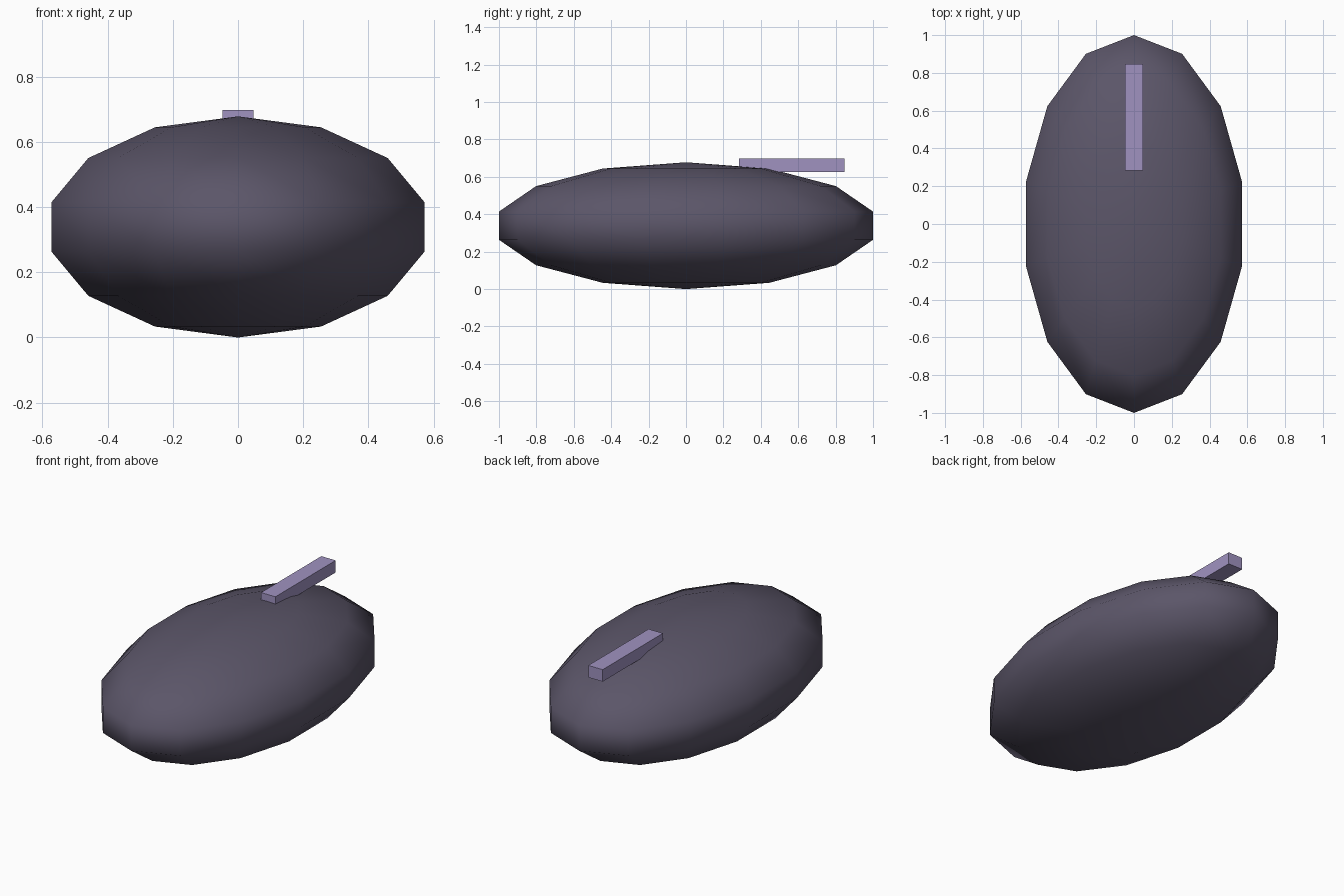
import bpy

if "Cube" in bpy.data.objects:
    bpy.data.objects.remove(bpy.data.objects["Cube"])


def paint(obj, name, rgb):
    mat = bpy.data.materials.new(name)
    mat.diffuse_color = (*rgb, 1.0)
    mat.use_nodes = True
    mat.node_tree.nodes["Principled BSDF"].inputs["Base Color"].default_value = mat.diffuse_color
    obj.data.materials.append(mat)


# Body: low-resolution sphere squashed into an ellipsoid, smooth shaded
bpy.ops.mesh.primitive_uv_sphere_add(segments=14, ring_count=7, radius=1,
                                     location=(0, 0, 0.339))
body = bpy.context.object
body.name = "body"
body.scale = (0.602, 1.0257, 0.339)
bpy.ops.object.transform_apply(location=False, rotation=False, scale=True)
bpy.ops.object.shade_smooth()
paint(body, "dark_slate", (0.105, 0.092, 0.14))

# Ridge bar: flat-faced bar half sunk into the top, towards the back
bpy.ops.mesh.primitive_cube_add(size=1, location=(0, 0.565, 0.6625))
bar = bpy.context.object
bar.name = "top_bar"
bar.scale = (0.094, 0.564, 0.071)
bpy.ops.object.transform_apply(location=False, rotation=False, scale=True)
paint(bar, "lavender", (0.35, 0.29, 0.53))
